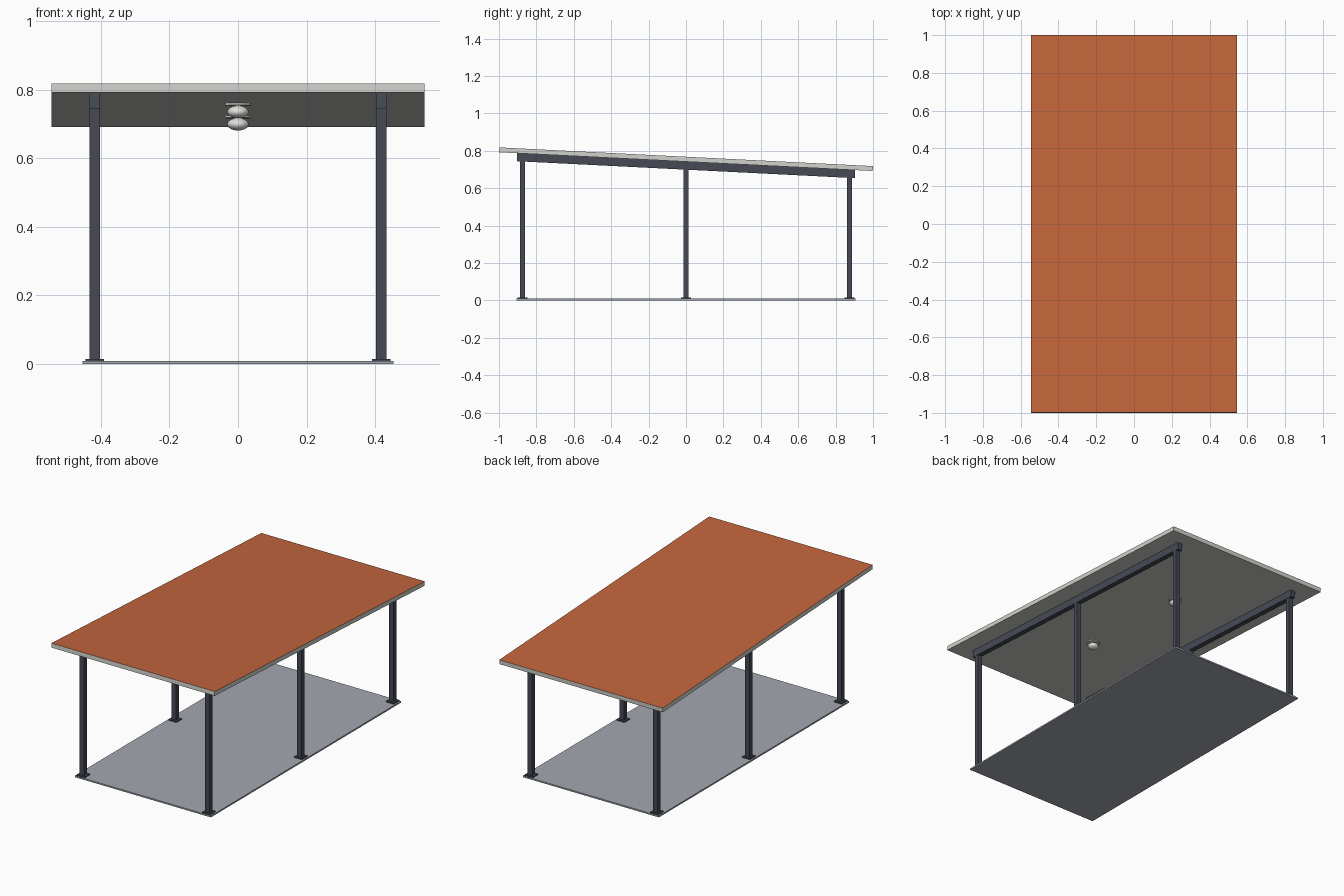
import bpy, math
from mathutils import Matrix

if "Cube" in bpy.data.objects:
    bpy.data.objects.remove(bpy.data.objects["Cube"])

SLOPE = 0.05                      # roof falls towards the back
TILT = -math.atan(SLOPE)


def material(name, srgb):
    lin = [c / 12.92 if c <= 0.04045 else ((c + 0.055) / 1.055) ** 2.4 for c in srgb]
    m = bpy.data.materials.new(name)
    m.diffuse_color = (*lin, 1)
    m.use_nodes = True
    m.node_tree.nodes["Principled BSDF"].inputs["Base Color"].default_value = m.diffuse_color
    return m


orange = material("terracotta_orange", (0.77, 0.40, 0.235))
light = material("light_grey", (0.82, 0.82, 0.80))
steel = material("dark_steel", (0.275, 0.29, 0.33))
concrete = material("concrete_grey", (0.64, 0.66, 0.69))
white = material("lamp_white", (0.87, 0.87, 0.86))


def finish(name, mat):
    o = bpy.context.object
    o.name = name
    o.data.materials.append(mat)
    return o


def box(name, size, loc, mat, tilt=0.0):
    bpy.ops.mesh.primitive_cube_add(size=1, location=loc, rotation=(tilt, 0, 0))
    o = finish(name, mat)
    o.data.transform(Matrix.Diagonal((*size, 1)))
    return o


# Floor slab
box("floor_slab", (0.906, 1.81, 0.009), (0, 0, 0.0045), concrete)

# Sloping roof: grey slab with an orange top face
roof = box("roof", (1.088, 2.0, 0.026), (0, 0, 0.755), light, TILT)
roof.data.materials.append(orange)
for p in roof.data.polygons:
    if p.normal.z > 0.5:
        p.material_index = 1

# Beams, posts and foot plates on both sides
for side, x in (("left", -0.418), ("right", 0.418)):
    box(side + "_beam", (0.031, 1.81, 0.043), (x, 0, 0.7205), steel, TILT)
    for row, y in (("front", -0.874), ("middle", 0.0), ("back", 0.874)):
        top = 0.704 - SLOPE * y
        box(f"{row}_{side}_post", (0.03, 0.028, top - 0.005),
            (x, y, (top + 0.005) / 2), steel)
        box(f"{row}_{side}_foot_plate", (0.053, 0.053, 0.008), (x, y, 0.011), steel)

# Ceiling lamps: round plate with a flattened globe
for row, y in (("front", -0.36), ("back", 0.36)):
    ceiling = 0.742 - SLOPE * y
    bpy.ops.mesh.primitive_cylinder_add(vertices=32, radius=0.038, depth=0.007,
                                        location=(0, y, ceiling - 0.003),
                                        rotation=(TILT, 0, 0))
    finish(row + "_lamp_plate", light)
    bpy.ops.object.shade_smooth_by_angle()
    bpy.ops.mesh.primitive_uv_sphere_add(segments=32, ring_count=16, radius=1,
                                         location=(0, y, ceiling - 0.0245))
    globe = finish(row + "_lamp_globe", white)
    globe.data.transform(Matrix.Diagonal((0.031, 0.031, 0.0185, 1)))
    bpy.ops.object.shade_smooth()
